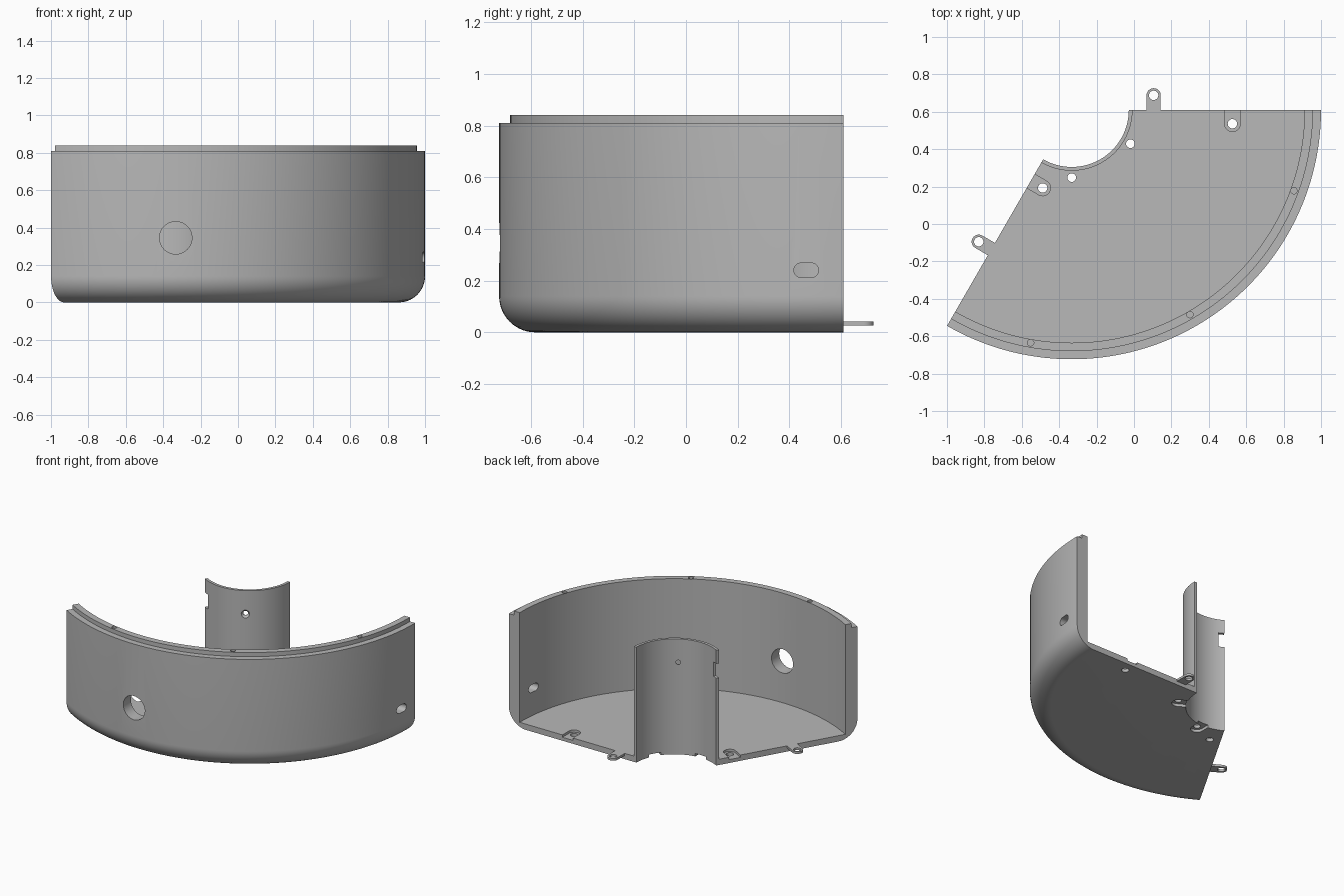
import bpy, bmesh
from math import cos, sin, pi, radians
from mathutils import Matrix, Vector

if "Cube" in bpy.data.objects:
    bpy.data.objects.remove(bpy.data.objects["Cube"], do_unlink=True)

# Main dimensions
CENTRE = Vector((-0.333, 0.61, 0))
R_OUT, R_STEP, R_IN = 1.333, 1.29, 1.245
HUB_IN, HUB_OUT = 0.305, 0.325
FLOOR, LEDGE, TOP, FILLET = 0.042, 0.81, 0.84, 0.14
START, SWEEP = radians(240), radians(120)

grey = bpy.data.materials.new("plain grey")
grey.use_nodes = True
grey.diffuse_color = (0.48, 0.48, 0.48, 1)
grey.node_tree.nodes["Principled BSDF"].inputs["Base Color"].default_value = grey.diffuse_color


def make_object(name, bm):
    bmesh.ops.recalc_face_normals(bm, faces=bm.faces)
    mesh = bpy.data.meshes.new(name)
    bm.to_mesh(mesh)
    bm.free()
    mesh.materials.append(grey)
    obj = bpy.data.objects.new(name, mesh)
    bpy.context.collection.objects.link(obj)
    return obj


def arc(cx, cy, r, a0, a1, n):
    return [(cx + r * cos(a0 + (a1 - a0) * i / n), cy + r * sin(a0 + (a1 - a0) * i / n))
            for i in range(n + 1)]


def circle(r, cx=0, cy=0):
    return arc(cx, cy, r, 0, 2 * pi, 32)[:-1]


def tongue(start, tip, w):
    """Straight strip with a round end centred at tip."""
    return [(start, -w)] + arc(tip, 0, w, -pi / 2, pi / 2, 16) + [(start, w)]


def prism(name, outline, z0, z1, matrix, flare=1):
    bm = bmesh.new()
    low = [bm.verts.new((x, y, z0)) for x, y in outline]
    high = [bm.verts.new((x * flare, y * flare, z1)) for x, y in outline]
    bm.faces.new(low[::-1])
    bm.faces.new(high)
    for i in range(len(low)):
        j = (i + 1) % len(low)
        bm.faces.new((low[i], low[j], high[j], high[i]))
    bm.transform(matrix)
    return make_object(name, bm)


def cut(target, *shape, **options):
    cutter = prism("cutter", *shape, **options)
    cutter.hide_render = True
    mod = target.modifiers.new("cut", "BOOLEAN")
    mod.operation, mod.solver, mod.object = "DIFFERENCE", "EXACT", cutter
    bpy.context.view_layer.objects.active = target
    bpy.ops.object.modifier_apply(modifier=mod.name)
    bpy.data.objects.remove(cutter, do_unlink=True)


def frame(angle, radius=0, turn=0):
    """Frame on a ray from the arc centre, optionally turned about z."""
    at = CENTRE + radius * Vector((cos(angle), sin(angle), 0))
    return Matrix.Translation(at) @ Matrix.Rotation(angle + turn, 4, "Z")


def radial(angle, z):
    """Frame whose z axis points outward from the arc centre."""
    return (Matrix.Translation((0, 0, z)) @ frame(angle)
            @ Matrix.Rotation(pi / 2, 4, "Y"))


# Shell: floor, hub wall and stepped outer wall as one swept section
section = [(HUB_IN, 0)]
section += arc(R_OUT - FILLET, FILLET, FILLET, -pi / 2, 0, 14)
section += [(R_OUT, LEDGE), (R_STEP, LEDGE), (R_STEP, TOP), (R_IN, TOP), (R_IN, FLOOR),
            (HUB_OUT, FLOOR), (HUB_OUT, TOP), (HUB_IN, TOP)]
bm = bmesh.new()
rings = []
STEPS = 80
for i in range(STEPS + 1):
    m = frame(START + SWEEP * i / STEPS)
    rings.append([bm.verts.new(m @ Vector((r, 0, z))) for r, z in section])
for a, b in zip(rings, rings[1:]):
    for i in range(len(section)):
        j = (i + 1) % len(section)
        bm.faces.new((a[i], a[j], b[j], b[i]))
bm.faces.new(rings[0])
bm.faces.new(rings[-1][::-1])
shell = make_object("quarter_shell", bm)

# Cable hole and oval port in the outer wall
cut(shell, circle(0.087), 1.0, 1.5, radial(-pi / 2, 0.345))
slot = (arc(0, -0.125, 0.028, pi, 0, 16)[::-1] + arc(0, -0.165, 0.028, 0, pi, 16)[::-1])
slot = arc(0, -0.165, 0.028, -pi, 0, 16) + arc(0, -0.125, 0.028, 0, pi, 16)
cut(shell, slot, 1.0, 1.5, radial(0, 0.24))

# Countersunk screw hole and end notch in the hub wall
mid = START + SWEEP / 2
cut(shell, circle(0.016), 0.25, 0.4, radial(mid, 0.67))
cut(shell, circle(0.016), 0.309, 0.329, radial(mid, 0.67), flare=2)
cut(shell, [(0.27, -0.05), (0.36, -0.05), (0.36, 0.04), (0.27, 0.04)], 0.635, 0.74, frame(START))

# Pin holes in the rim
for degrees in (-20, -60, -100):
    cut(shell, circle(0.017), 0.78, 0.9, frame(radians(degrees), 1.264))

# Floor screw holes near the hub, recessed from beneath
for degrees in (-30, -90):
    m = frame(radians(degrees))
    cut(shell, tongue(0.27, 0.362, 0.043), -0.05, 0.02, m)
    cut(shell, circle(0.023, 0.362), -0.05, 0.1, m)

# Joining tabs and matching pockets on both straight edges
EDGES = (("left", 0, pi / 2, 0.438, 0.859), ("right", START, -pi / 2, 0.859, 0.439))
for side, angle, turn, tab_at, pocket_at in EDGES:
    m = frame(angle, tab_at, turn)
    tab = prism(side + "_joining_tab", tongue(0, 0.078, 0.038), 0.026, FLOOR, m)
    cut(tab, circle(0.025, 0.078), 0, 0.1, m)
    m = frame(angle, pocket_at, turn + pi)
    cut(shell, tongue(-0.03, 0.074, 0.042), 0.025, 0.1, m)
    cut(shell, circle(0.025, 0.074), -0.05, 0.1, m)

# Smooth curved walls, keep edges crisp
bpy.ops.object.select_all(action="DESELECT")
for obj in bpy.context.collection.objects:
    if obj.type == "MESH" and obj.data.materials and obj.data.materials[0] == grey:
        obj.select_set(True)
bpy.context.view_layer.objects.active = shell
bpy.ops.object.shade_smooth_by_angle(angle=radians(25))
